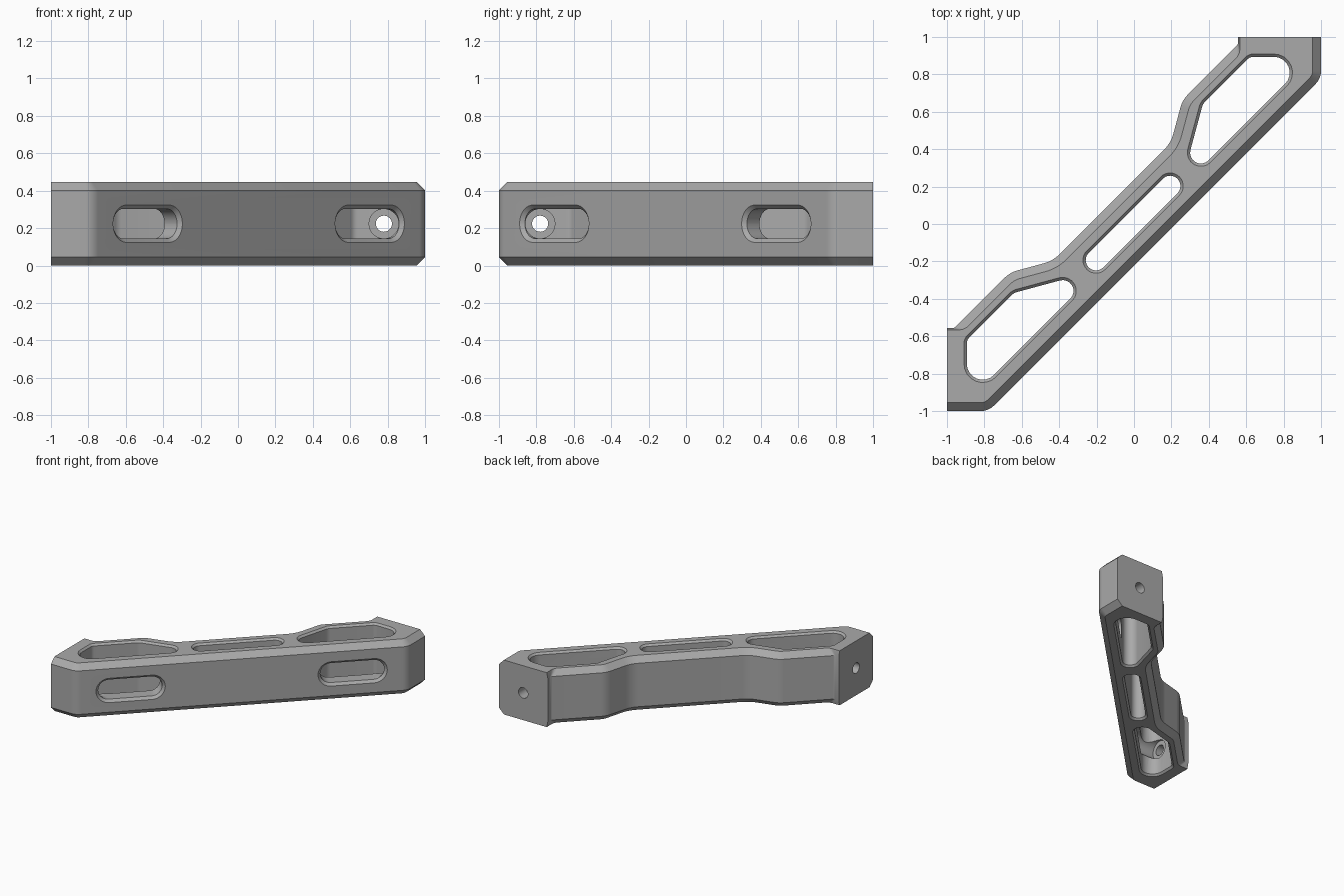
import bpy, bmesh, math
from mathutils import Matrix, Vector

if "Cube" in bpy.data.objects:
    bpy.data.objects.remove(bpy.data.objects["Cube"], do_unlink=True)

HEIGHT = 0.447
CHAMFER = 0.045
RIM = 0.015          # small chamfer around the openings
SWAP = Matrix(((0, -1, 0, 0), (-1, 0, 0, 0), (0, 0, 1, 0), (0, 0, 0, 1)))


def cross(a, b):
    return a.x * b.y - a.y * b.x


def rounded(corners, insets, steps=8):
    """Move each edge of a counterclockwise outline inwards, then round its corners."""
    n = len(corners)
    pts = [Vector(c[:2]) for c in corners]
    dirs = [(pts[(i + 1) % n] - pts[i]).normalized() for i in range(n)]
    lines = [pts[i] + Vector((-dirs[i].y, dirs[i].x)) * insets[i] for i in range(n)]
    out = []
    for i in range(n):
        d0, d1 = dirs[i - 1], dirs[i]
        p = lines[i - 1] + d0 * (cross(lines[i] - lines[i - 1], d1) / cross(d0, d1))
        radius = corners[i][2]
        if radius == 0:
            out.append(p)
            continue
        turn = math.atan2(cross(d0, d1), d0.dot(d1))
        side = math.copysign(1, turn)
        radius = max(radius - side * max(insets[i - 1], insets[i]), 0.004)
        start = p - d0 * radius * math.tan(abs(turn) / 2)
        centre = start + Vector((-d0.y, d0.x)) * side * radius
        for k in range(steps + 1):
            out.append(centre + Matrix.Rotation(turn * k / steps, 2) @ (start - centre))
    return out


def loft(name, rings, matrix=Matrix()):
    """Join outlines at rising heights into a closed solid."""
    bm = bmesh.new()
    loops = [[bm.verts.new((p.x, p.y, z)) for p in pts] for z, pts in rings]
    for low, high in zip(loops, loops[1:]):
        for i in range(len(low)):
            bm.faces.new((low[i - 1], low[i], high[i], high[i - 1]))
    bm.faces.new(loops[0][::-1])
    bm.faces.new(loops[-1])
    bm.transform(matrix)
    bmesh.ops.recalc_face_normals(bm, faces=bm.faces)
    mesh = bpy.data.meshes.new(name)
    bm.to_mesh(mesh)
    bm.free()
    obj = bpy.data.objects.new(name, mesh)
    bpy.context.collection.objects.link(obj)
    return obj


def opening(name, corners, matrix=Matrix()):
    """Through cutter with flared ends, giving the opening a chamfered rim."""
    n = len(corners)
    base, flare = rounded(corners, [RIM] * n), rounded(corners, [-0.02] * n)
    return loft(name, [(-0.02, flare), (RIM, base), (HEIGHT - RIM, base),
                       (HEIGHT + 0.02, flare)], matrix)


def slot(length, width):
    r = width * 0.995
    return [(-length, -width, r), (length, -width, r), (length, width, r), (-length, width, r)]


def drill(name, radius, y0, y1, matrix):
    circle = [Vector((math.cos(a), math.sin(a))) * radius
              for a in (math.tau * k / 40 for k in range(40))]
    turn = Matrix.Translation((0.78, 0, HEIGHT / 2)) @ Matrix.Rotation(-math.pi / 2, 4, 'X')
    return loft(name, [(y0, circle), (y1, circle)], matrix @ turn)


# Main body: half an outline, mirrored over the diagonal
half = [(1, 0.778, 0.1), (1, 1, 0), (0.556, 1, 0), (0.556, 0.96, 0.03),
        (0.259, 0.663, 0.15), (0.197, 0.433, 0.2)]
outline = half + [(-y, -x, r) for x, y, r in reversed(half)]
c, lip = CHAMFER, 0.01
insets = [c, 0, lip, c, c, c, c, c, lip, 0, c, c]
wall, cap = rounded(outline, [0] * len(outline)), rounded(outline, insets)
body = loft("bracket_body", [(0, cap), (c, wall), (HEIGHT - c, wall), (HEIGHT, cap)])

# Openings from top to bottom
pocket = [(0.216, 0.136, 0.073), (0.989, 0.909, 0.1), (0.614, 0.909, 0.06), (0.355, 0.65, 0.08)]
diagonal = Matrix.Translation((-0.005, 0.005, 0)) @ Matrix.Rotation(math.pi / 4, 4, 'Z')
cutters = [opening("middle_slot_cutter", slot(0.35, 0.07), diagonal)]

for matrix in (Matrix(), SWAP):
    cutters.append(opening("pocket_cutter", pocket, matrix))
    # Side slot through the long wall
    along, up, out = Vector((1, 1, 0)).normalized(), Vector((0, 0, 1)), Vector((1, -1, 0)).normalized()
    frame = Matrix((along, up, out)).transposed().to_4x4()
    frame.translation = Vector((0.7045, 0.4825, HEIGHT / 2))
    shape = slot(0.262, 0.1)
    inner, outer = rounded(shape, [0.02] * 4), rounded(shape, [-0.02] * 4)
    cutters.append(loft("side_slot_cutter", [(-0.14, inner), (-0.02, inner), (0.02, outer)],
                        matrix @ frame))
    # Screw seat and screw hole in the end face
    cutters.append(drill("seat_cutter", 0.079, 0.6, 0.907, matrix))
    cutters.append(drill("screw_hole_cutter", 0.043, 0.8, 1.1, matrix))

bpy.context.view_layer.objects.active = body
body.select_set(True)
for cutter in cutters:
    cutter.hide_render = True
    mod = body.modifiers.new("cut", 'BOOLEAN')
    mod.operation, mod.solver, mod.object = 'DIFFERENCE', 'EXACT', cutter
    bpy.ops.object.modifier_apply(modifier=mod.name)
for cutter in cutters:
    bpy.data.objects.remove(cutter, do_unlink=True)

# Finish
grey = bpy.data.materials.new("plain grey")
grey.use_nodes = True
colour = (0.4, 0.4, 0.4, 1)
grey.diffuse_color = colour
grey.node_tree.nodes["Principled BSDF"].inputs["Base Color"].default_value = colour
body.data.materials.clear()
body.data.materials.append(grey)
bpy.ops.object.shade_smooth_by_angle(angle=math.radians(25))
